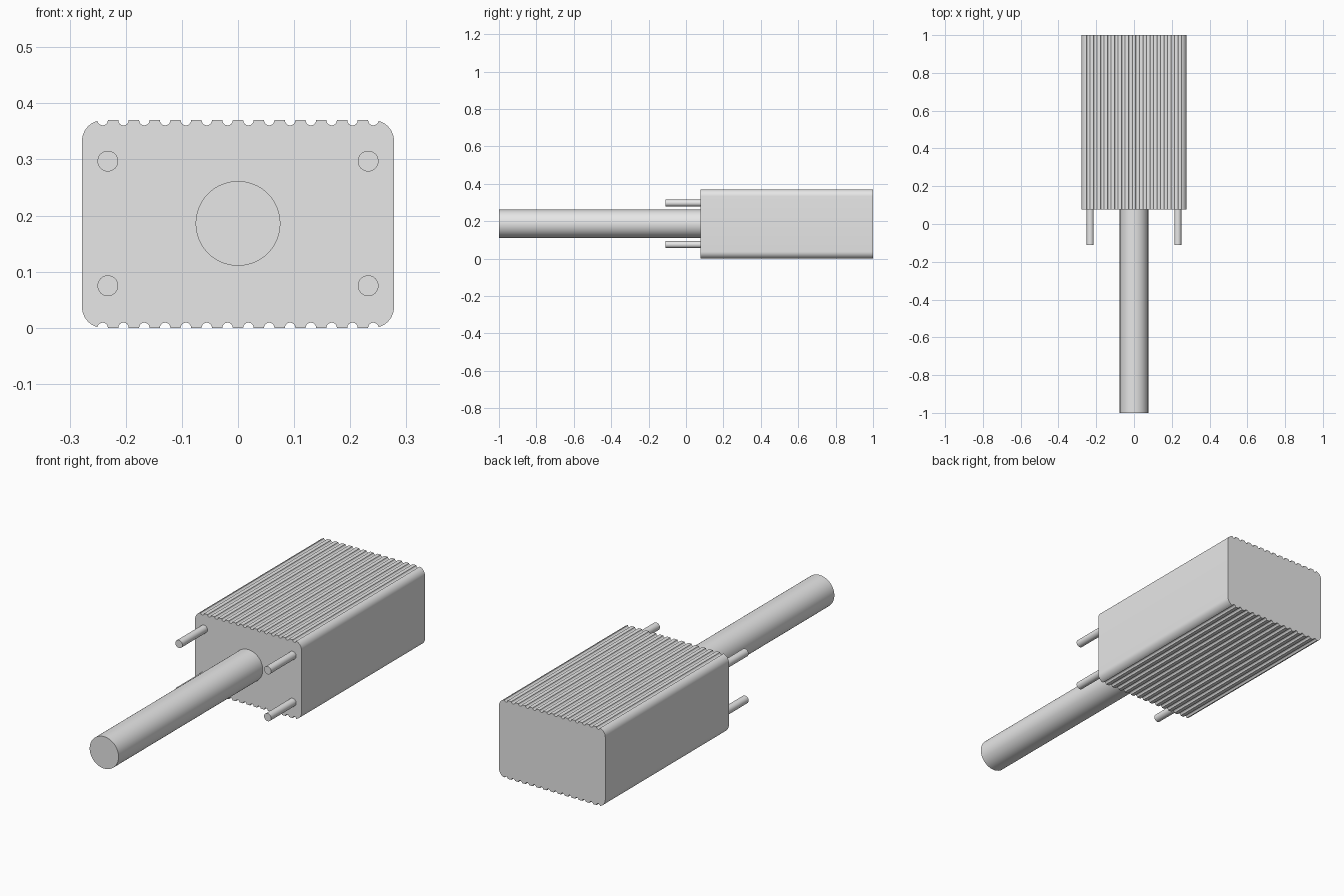
import bpy, bmesh
from math import sin, cos, pi, asin
from mathutils import Matrix, Vector

cube = bpy.data.objects.get("Cube")
if cube:
    bpy.data.objects.remove(cube, do_unlink=True)

HALF_W, HALF_H, MID_Z = 0.278, 0.185, 0.185
FRONT_Y, BACK_Y = 0.077, 1.0
CORNER, GROOVE, PITCH, GROOVES = 0.037, 0.0093, 0.0371, 14

grey = bpy.data.materials.new("light_grey")
grey.use_nodes = True
grey.diffuse_color = (0.8, 0.8, 0.8, 1)
grey.node_tree.nodes["Principled BSDF"].inputs["Base Color"].default_value = (0.8, 0.8, 0.8, 1)


def add_object(name, bm):
    bmesh.ops.recalc_face_normals(bm, faces=bm.faces)
    mesh = bpy.data.meshes.new(name)
    bm.to_mesh(mesh)
    bm.free()
    mesh.materials.append(grey)
    obj = bpy.data.objects.new(name, mesh)
    bpy.context.collection.objects.link(obj)
    bpy.ops.object.select_all(action="DESELECT")
    obj.select_set(True)
    bpy.context.view_layer.objects.active = obj
    bpy.ops.object.shade_smooth_by_angle(angle=pi / 6)


def rod(name, x, z, radius, y0, y1, sides):
    bm = bmesh.new()
    place = Matrix.Translation((x, (y0 + y1) / 2, z)) @ Matrix.Rotation(pi / 2, 4, "X")
    bmesh.ops.create_cone(bm, cap_ends=True, segments=sides, radius1=radius,
                          radius2=radius, depth=y1 - y0, matrix=place)
    add_object(name, bm)


def top_profile():
    """Top edge from left to right: rounded corner, round grooves, rounded corner."""
    first = PITCH * (GROOVES - 1) / 2
    # the corner arc stops where the outermost groove cuts into it
    corner_x = HALF_W - CORNER
    stop = asin((first + GROOVE - corner_x) / CORNER)
    arc = []
    for i in range(9):
        a = pi / 2 + (stop - pi / 2) * i / 8
        arc.append((corner_x + CORNER * sin(a), HALF_H - CORNER + CORNER * cos(a)))
    pts = [(-x, z) for x, z in arc]
    for g in range(GROOVES):
        cx = -first + g * PITCH
        for i in range(9):
            a = pi * i / 8
            x, z = cx - GROOVE * cos(a), HALF_H - GROOVE * sin(a)
            if abs(x) < first + GROOVE - 0.0001:
                pts.append((x, z))
    return pts + arc[::-1]


# Grooved housing extruded along its length
top = top_profile()
outline = top + [(-x, -z) for x, z in top]
bm = bmesh.new()
face = bm.faces.new([bm.verts.new((x, FRONT_Y, MID_Z + z)) for x, z in outline])
extruded = bmesh.ops.extrude_face_region(bm, geom=[face], use_keep_orig=True)
moved = [v for v in extruded["geom"] if isinstance(v, bmesh.types.BMVert)]
bmesh.ops.translate(bm, verts=moved, vec=Vector((0, BACK_Y - FRONT_Y, 0)))
add_object("grooved_housing", bm)

# Central shaft
rod("shaft", 0, MID_Z + 0.001, 0.0755, -1.0, FRONT_Y, 64)

# Four mounting pins on the front
for side, x in (("left", 0.232), ("right", -0.232)):
    for level, dz in (("upper", 0.111), ("lower", -0.111)):
        rod(f"{level}_{side}_pin", x, MID_Z + 0.001 + dz, 0.0185, -0.11, FRONT_Y, 32)
